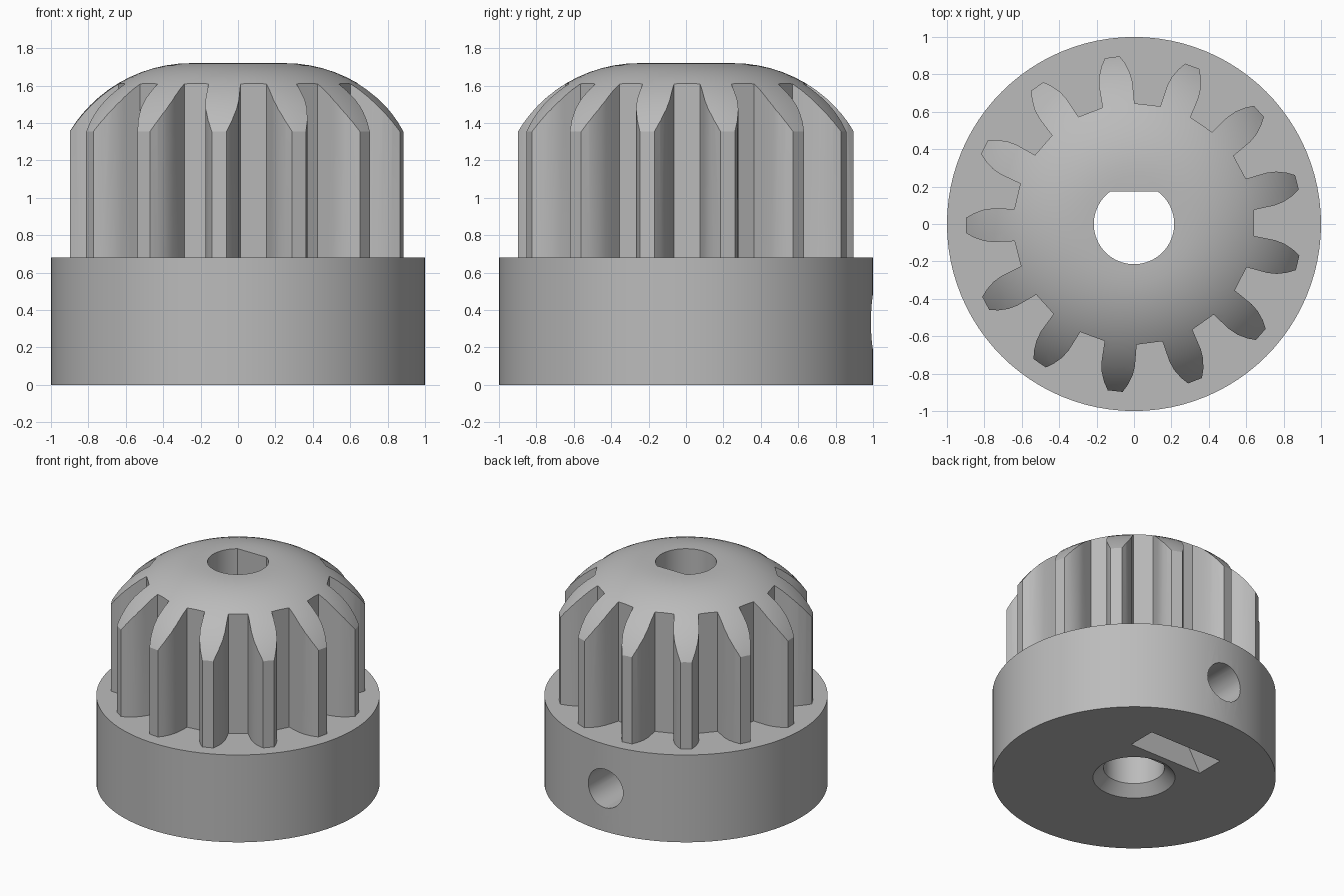
import bpy, bmesh
from math import sin, cos, pi, radians, sqrt, asin
from mathutils import Matrix, Vector

cube = bpy.data.objects.get("Cube")
if cube:
    bpy.data.objects.remove(cube, do_unlink=True)

TEETH = 13
BASE_TOP = 0.68

grey = bpy.data.materials.new("plain grey")
grey.use_nodes = True
colour = (0.5, 0.5, 0.5, 1)
grey.diffuse_color = colour
grey.node_tree.nodes["Principled BSDF"].inputs["Base Color"].default_value = colour


def finish(name, bm):
    bmesh.ops.recalc_face_normals(bm, faces=bm.faces)
    mesh = bpy.data.meshes.new(name)
    bm.to_mesh(mesh)
    bm.free()
    mesh.materials.append(grey)
    obj = bpy.data.objects.new(name, mesh)
    bpy.context.collection.objects.link(obj)
    return obj


def prism(name, outline, low, high, matrix=Matrix()):
    """Extrude a flat outline from low to high along its own z axis."""
    bm = bmesh.new()
    face = bm.faces.new([bm.verts.new((x, y, low)) for x, y in outline])
    moved = bmesh.ops.extrude_face_region(bm, geom=[face])["geom"]
    verts = [v for v in moved if isinstance(v, bmesh.types.BMVert)]
    bmesh.ops.translate(bm, verts=verts, vec=(0, 0, high - low))
    bm.transform(matrix)
    return finish(name, bm)


def lathe(name, profile, steps=96):
    """Turn a (radius, height) profile about z and cap both ends."""
    bm = bmesh.new()
    rings = [[bm.verts.new((r * cos(2 * pi * i / steps), r * sin(2 * pi * i / steps), z))
              for i in range(steps)] for r, z in profile]
    for a, b in zip(rings, rings[1:]):
        for i in range(steps):
            j = (i + 1) % steps
            bm.faces.new((a[i], a[j], b[j], b[i]))
    bm.faces.new(rings[0])
    bm.faces.new(rings[-1])
    return finish(name, bm)


def combine(target, tool, operation):
    bpy.context.view_layer.objects.active = target
    mod = target.modifiers.new("cut", "BOOLEAN")
    mod.operation = operation
    mod.solver = "EXACT"
    mod.object = tool
    bpy.ops.object.modifier_apply(modifier=mod.name)
    bpy.data.objects.remove(tool, do_unlink=True)


def circle(radius, steps=64):
    return [(radius * cos(2 * pi * i / steps), radius * sin(2 * pi * i / steps))
            for i in range(steps)]


# Toothed drum: curved flanks given as (radius, half width)
flank = [(0.645, 0.086), (0.70, 0.088), (0.76, 0.09), (0.81, 0.083), (0.86, 0.064), (0.9, 0.04)]
outline = []
for k in range(TEETH):
    middle = pi + radians(0.5) + 2 * pi * k / TEETH
    sides = [(r, -asin(w / r)) for r, w in flank] + [(r, asin(w / r)) for r, w in reversed(flank)]
    outline += [(r * cos(middle + a), r * sin(middle + a)) for r, a in sides]
gear = prism("toothed_drum", outline, BASE_TOP - 0.2, 1.9)

# Domed envelope that rounds off the drum
FLAT, ROUND, TOP = 0.25, 0.761, 1.72
dome = [(0.95, 0.3)]
for i in range(17):
    r = FLAT + 0.7 * sin(pi / 2 * (1 - i / 16))
    dome.append((r, TOP - ROUND + sqrt(ROUND ** 2 - (r - FLAT) ** 2)))
combine(gear, lathe("dome", dome), "INTERSECT")

# Round collar below the teeth
pulley = lathe("pulley", [(1, 0), (1, BASE_TOP)])
combine(pulley, gear, "UNION")

# D-shaped shaft bore with a countersink underneath
bore = [(x, min(y, 0.175)) for x, y in circle(0.215)]
arc = [p for p in bore if p[1] < 0.175]
half = sqrt(0.215 ** 2 - 0.175 ** 2)
right = [p for p in arc if p[1] >= 0 and p[0] > 0]
rest = [p for p in arc if p not in right]
d_shape = right + [(half, 0.175), (-half, 0.175)] + rest
combine(pulley, prism("bore", d_shape, -0.2, 2), "DIFFERENCE")
combine(pulley, lathe("countersink", [(0.315, -0.025), (0.215, 0.075)], 64), "DIFFERENCE")

# Nut pocket open at the underside, and the set screw hole at the back
upright = Matrix.Rotation(pi / 2, 4, "X")
pocket = [(-0.315, -0.1), (0.315, -0.1), (0.315, 0), (0.158, 0.273), (-0.158, 0.273), (-0.315, 0)]
combine(pulley, prism("nut_pocket", pocket, -0.57, -0.345, upright), "DIFFERENCE")
screw = Matrix.Translation(Vector((0, 0, 0.335))) @ upright
combine(pulley, prism("screw_hole", circle(0.15, 32), -1.2, -0.05, screw), "DIFFERENCE")

# Smooth the curves and keep the edges crisp
bpy.ops.object.select_all(action="DESELECT")
pulley.select_set(True)
bpy.context.view_layer.objects.active = pulley
bpy.ops.object.shade_smooth_by_angle(angle=radians(25))
